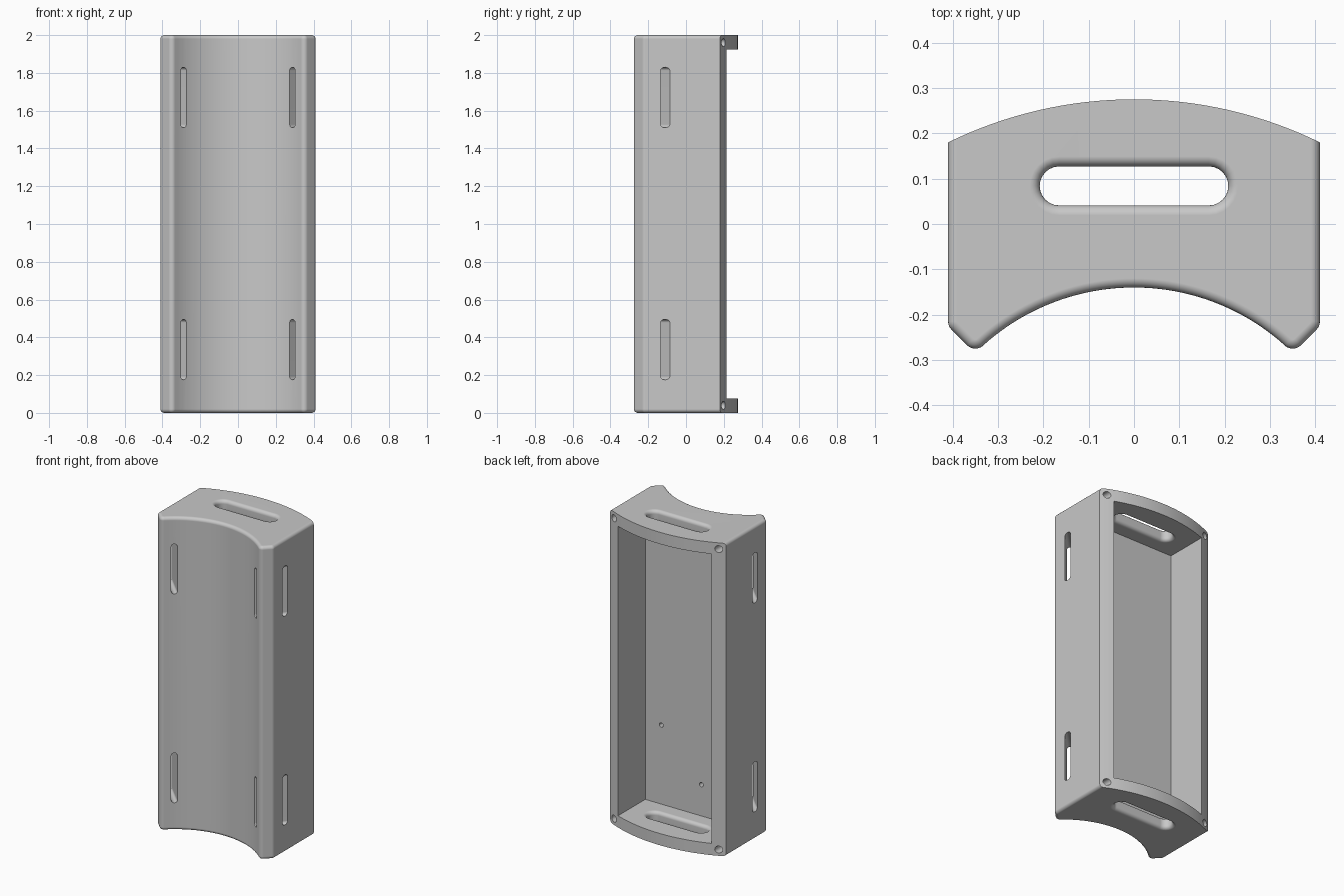
import bpy, bmesh
from math import sin, cos, pi, atan2, asin
from mathutils import Vector, Matrix

if "Cube" in bpy.data.objects:
    bpy.data.objects.remove(bpy.data.objects["Cube"])

H = 2.0          # height
W = 0.41         # half width
WALL = 0.075     # end plate thickness
ROUND = 0.02     # rounding of outer edges

grey = bpy.data.materials.new("plain_grey")
grey.use_nodes = True
colour = (0.58, 0.58, 0.58, 1)
grey.diffuse_color = colour
grey.node_tree.nodes["Principled BSDF"].inputs["Base Color"].default_value = colour


def arc(cx, cy, r, a0, a1, n):
    """Points on a circular arc from angle a0 to a1."""
    return [(cx + r * cos(a0 + (a1 - a0) * i / n),
             cy + r * sin(a0 + (a1 - a0) * i / n)) for i in range(n + 1)]


def stadium(half_length, r, n=12):
    """Outline of a slot with round ends, long in x."""
    c = half_length - r
    return arc(c, 0, r, -pi / 2, pi / 2, n) + arc(-c, 0, r, pi / 2, 3 * pi / 2, n)


def loft(name, layers, matrix=Matrix()):
    """Closed solid through (outline, height) layers."""
    bm = bmesh.new()
    rings = [[bm.verts.new(matrix @ Vector((x, y, z))) for x, y in outline]
             for outline, z in layers]
    for low, high in zip(rings, rings[1:]):
        n = len(low)
        for i in range(n):
            j = (i + 1) % n
            bm.faces.new((low[i], low[j], high[j], high[i]))
    bm.faces.new(rings[0][::-1])
    bm.faces.new(rings[-1])
    bmesh.ops.recalc_face_normals(bm, faces=bm.faces)
    mesh = bpy.data.meshes.new(name)
    bm.to_mesh(mesh)
    bm.free()
    mesh.materials.append(grey)
    obj = bpy.data.objects.new(name, mesh)
    bpy.context.collection.objects.link(obj)
    return obj


# Cross-section: bowed back, straight sides, rounded tips, hollow front
sag, edge_y, back_y = 0.095, 0.18, 0.275
back_r = (W * W + sag * sag) / (2 * sag)
back_a = asin(W / back_r)
back = arc(0, back_y - back_r, back_r, pi / 2 - back_a, pi / 2 + back_a, 32)

hollow_r, hollow_y = 0.497, -0.637
tip_x, tip_y, tip_r = 0.35, -0.25, 0.025
tip_a = atan2(tip_y - hollow_y, tip_x)
corner = arc(W - 0.025, -0.215, 0.025, 0, -pi / 4, 4)
tip = arc(tip_x, tip_y, tip_r, -pi / 4, tip_a - pi, 8)
right_side = corner + tip
left_side = [(-x, y) for x, y in right_side]
hollow = arc(0, hollow_y, hollow_r, pi - tip_a, tip_a, 40)[1:-1]
outline = back + left_side + hollow + right_side[::-1]

body = loft("housing", [(outline, 0), (outline, H)])

# Round the end edges along the sides and front
bm = bmesh.new()
bm.from_mesh(body.data)
rim = []
for e in bm.edges:
    a, b = (v.co for v in e.verts)
    if abs(a.z - b.z) < 0.001 and (a.y + b.y) / 2 < edge_y:
        rim.append(e)
bmesh.ops.bevel(bm, geom=rim, offset=ROUND, segments=5, profile=0.5,
                affect='EDGES', clamp_overlap=False)
bmesh.ops.recalc_face_normals(bm, faces=bm.faces)
bm.to_mesh(body.data)
bm.free()

cutters = []

# Open cavity at the back
cx, floor_y = 0.33, -0.06
box = [(-cx, floor_y), (cx, floor_y), (cx, 0.5), (-cx, 0.5)]
cutters.append(loft("cavity_cutter", [(box, WALL), (box, H - WALL)]))

# Flared slots through both end plates
flare, half = 0.022, WALL / 2
for z in (half, H - half):
    layers = []
    for s in (-1, 1):
        side = [(flare, half + 0.01)]
        for i in range(7):
            t = pi / 2 * i / 6
            side.append((flare * (1 - sin(t)), half - flare + flare * cos(t)))
        layers += [(stadium(0.208 + g, 0.043 + g), s * h)
                   for g, h in (side if s < 0 else side[::-1])]
    cutters.append(loft("end_slot_cutter", layers,
                        Matrix.Translation((0, 0.084, z))))

# Diagonal strap slots from the hollow front to the sides
for sx in (-1, 1):
    for z in (0.335, 1.67):
        axes = Matrix(((0, sx, sx), (0, -1, 1), (1, 0, 0)))
        for col in (1, 2):
            axes.col[col] = axes.col[col].normalized()
        m = Matrix.Translation((sx * 0.3525, -0.1675, z)) @ axes.to_4x4()
        shape = stadium(0.16, 0.0177, 8)
        cutters.append(loft("strap_slot_cutter", [(shape, -0.16), (shape, 0.16)], m))

# Screw holes in the rim corners and blind holes in the cavity floor
along_y = Matrix.Rotation(-pi / 2, 4, 'X')
holes = [(sx * 0.37, 0.1, z, 0.022) for sx in (-1, 1) for z in (0.04, H - 0.04)]
holes += [(0.217, -0.1, 0.58, 0.014), (-0.066, -0.1, 0.275, 0.014)]
for x, y, z, r in holes:
    ring = arc(0, 0, r, 0, 2 * pi, 20)[:-1]
    cutters.append(loft("hole_cutter", [(ring, 0), (ring, 0.2)],
                        Matrix.Translation((x, y, z)) @ along_y))

for c in cutters:
    c.hide_render = True
    mod = body.modifiers.new(c.name, 'BOOLEAN')
    mod.operation = 'DIFFERENCE'
    mod.solver = 'EXACT'
    mod.object = c

# Bake the cuts and remove the cutters
bpy.context.view_layer.update()
evaluated = body.evaluated_get(bpy.context.evaluated_depsgraph_get())
cut_mesh = bpy.data.meshes.new_from_object(evaluated)
body.modifiers.clear()
body.data = cut_mesh
for c in cutters:
    bpy.data.objects.remove(c)

# Smooth curved faces, crisp corners
for o in bpy.context.selected_objects:
    o.select_set(False)
body.select_set(True)
bpy.context.view_layer.objects.active = body
bpy.ops.object.shade_smooth_by_angle(angle=0.5)
weighted = body.modifiers.new("even_shading", 'WEIGHTED_NORMAL')
weighted.keep_sharp = True
